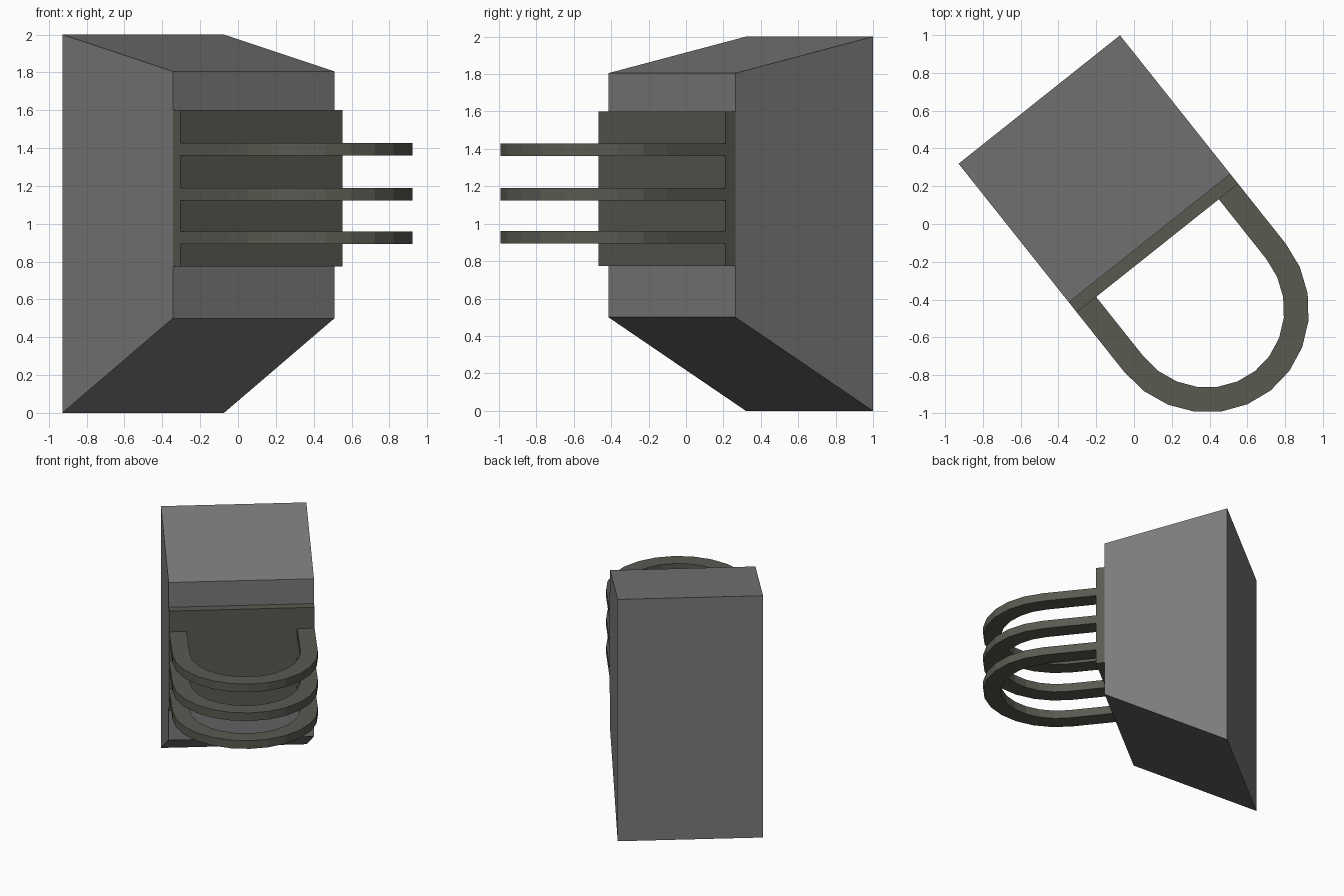
import bpy, bmesh, math
from mathutils import Matrix

if "Cube" in bpy.data.objects:
    bpy.data.objects.remove(bpy.data.objects["Cube"])

# Local frame: x across the block, -y outwards through the hoops
PLACE = Matrix.Translation((0.0825, -0.075, 0)) @ Matrix.Rotation(math.radians(38.5), 4, 'Z')
HALF = 0.546      # half width of the block
PLATE = 0.067     # plate thickness


def material(name, rgb):
    m = bpy.data.materials.new(name)
    m.diffuse_color = (*rgb, 1)
    m.use_nodes = True
    m.node_tree.nodes["Principled BSDF"].inputs["Base Color"].default_value = m.diffuse_color
    return m


stone = material("mid_grey", (0.2, 0.2, 0.2))
metal = material("dark_olive_grey", (0.102, 0.1, 0.082))


def extrude_profile(name, points, offset, mat):
    """Extrude a planar outline along an offset vector into a solid."""
    bm = bmesh.new()
    face = bm.faces.new([bm.verts.new(p) for p in points])
    new = bmesh.ops.extrude_face_region(bm, geom=[face])["geom"]
    bmesh.ops.translate(bm, vec=offset, verts=[v for v in new if isinstance(v, bmesh.types.BMVert)])
    bmesh.ops.recalc_face_normals(bm, faces=bm.faces)
    me = bpy.data.meshes.new(name)
    bm.to_mesh(me)
    bm.free()
    me.materials.append(mat)
    ob = bpy.data.objects.new(name, me)
    ob.matrix_world = PLACE
    bpy.context.collection.objects.link(ob)
    return ob


# Wedge block: tall back, shorter front
side = [(0, 0.5), (0.938, 0), (0.938, 2), (0, 1.805)]
extrude_profile("wedge_block", [(-HALF, y, z) for y, z in side], (2 * HALF, 0, 0), stone)

# Mounting plate on the front face
plate = [(-HALF, 0.775), (HALF, 0.775), (HALF, 1.6), (-HALF, 1.6)]
extrude_profile("mounting_plate", [(x, 0, z) for x, z in plate], (0, -PLATE, 0), metal)


def half_round(radius, depth, z, steps=12):
    """Half ellipse from right to left with straight legs back to the plate."""
    arc = [(radius * math.cos(math.pi * i / steps),
            -0.47 - depth * math.sin(math.pi * i / steps), z) for i in range(steps + 1)]
    return [(radius, -PLATE, z)] + arc + [(-radius, -PLATE, z)]


# Three stacked U-shaped hoops
for i, z in enumerate((0.893, 1.123, 1.361)):
    outline = half_round(HALF, 0.56, z) + half_round(0.415, 0.428, z)[::-1]
    extrude_profile(f"hoop_{i + 1}", outline, (0, 0, 0.067), metal)
